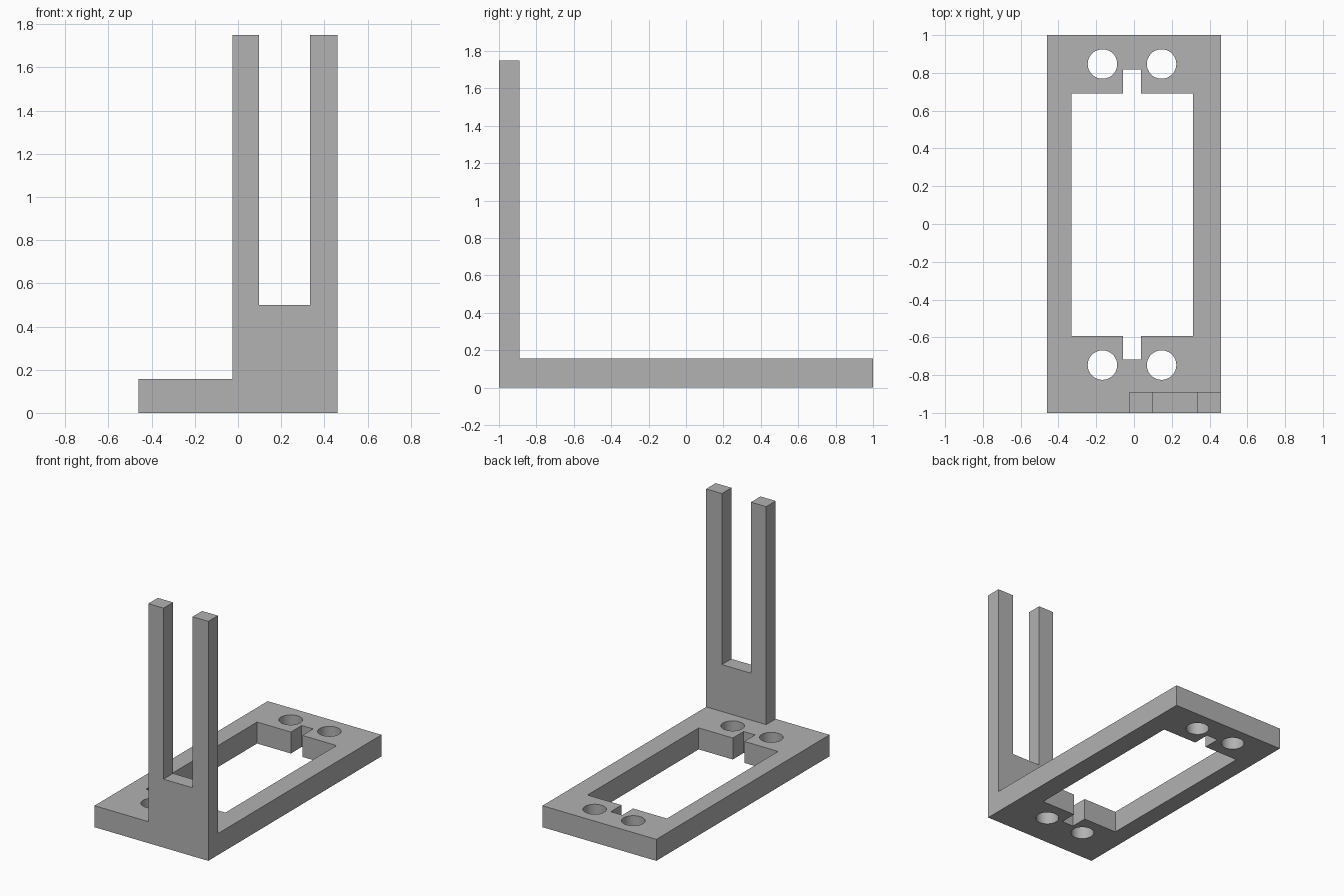
import bpy
import math
from mathutils import Matrix

cube = bpy.data.objects.get("Cube")
if cube:
    bpy.data.objects.remove(cube, do_unlink=True)

grey = bpy.data.materials.new("plain_grey")
grey.use_nodes = True
colour = (0.445, 0.445, 0.445, 1)
grey.diffuse_color = colour
grey.node_tree.nodes["Principled BSDF"].inputs["Base Color"].default_value = colour


def circle(cx, cy, r, n=48):
    return [(cx + r * math.cos(math.tau * i / n), cy + r * math.sin(math.tau * i / n))
            for i in range(n)]


def extrude_profile(name, loops, thickness, matrix):
    """Fill the outline (first loop) minus its holes and give it thickness."""
    curve = bpy.data.curves.new(name, "CURVE")
    curve.dimensions = "2D"
    curve.fill_mode = "BOTH"
    curve.extrude = thickness / 2
    for loop in loops:
        spline = curve.splines.new("POLY")
        spline.points.add(len(loop) - 1)
        for point, (x, y) in zip(spline.points, loop):
            point.co = (x, y, 0, 1)
        spline.use_cyclic_u = True
    obj = bpy.data.objects.new(name, curve)
    bpy.context.collection.objects.link(obj)
    bpy.ops.object.select_all(action="DESELECT")
    obj.select_set(True)
    bpy.context.view_layer.objects.active = obj
    bpy.ops.object.convert(target="MESH")
    obj = bpy.context.object
    obj.name = name
    # Weld the caps to the walls so the hole walls shade smoothly
    bpy.ops.object.mode_set(mode="EDIT")
    bpy.ops.mesh.select_all(action="SELECT")
    bpy.ops.mesh.remove_doubles(threshold=0.0005)
    bpy.ops.mesh.normals_make_consistent(inside=False)
    bpy.ops.object.mode_set(mode="OBJECT")
    obj.data.transform(matrix)
    obj.data.materials.clear()
    obj.data.materials.append(grey)
    bpy.ops.object.shade_smooth_by_angle(angle=math.radians(30))
    return obj


# Base plate: window with a centre notch at each end, and four round holes
half_width, plate_top = 0.46, 0.157
outline = [(-half_width, -1), (half_width, -1), (half_width, 1), (-half_width, 1)]
left, right, front, back = -0.33, 0.312, -0.592, 0.692
notch_a, notch_b, notch_depth = -0.057, 0.036, 0.125
window = [
    (left, front), (notch_a, front), (notch_a, front - notch_depth),
    (notch_b, front - notch_depth), (notch_b, front), (right, front),
    (right, back), (notch_b, back), (notch_b, back + notch_depth),
    (notch_a, back + notch_depth), (notch_a, back), (left, back),
]
holes = [circle(x, y, 0.078) for x in (-0.167, 0.146) for y in (-0.747, 0.847)]
extrude_profile("base_plate", [outline, window] + holes, plate_top,
                Matrix.Translation((0, 0, plate_top / 2)))

# Upright fork: two prongs rising from a solid foot at the front left corner
fork_inner, slot_a, slot_b, slot_floor, fork_top = -0.025, 0.098, 0.333, 0.5, 1.75
fork = [
    (fork_inner, plate_top), (half_width, plate_top), (half_width, fork_top),
    (slot_b, fork_top), (slot_b, slot_floor), (slot_a, slot_floor),
    (slot_a, fork_top), (fork_inner, fork_top),
]
fork_depth = 0.11
extrude_profile("upright_fork", [fork], fork_depth,
                Matrix.Translation((0, -1 + fork_depth / 2, 0))
                @ Matrix.Rotation(math.pi / 2, 4, "X"))
